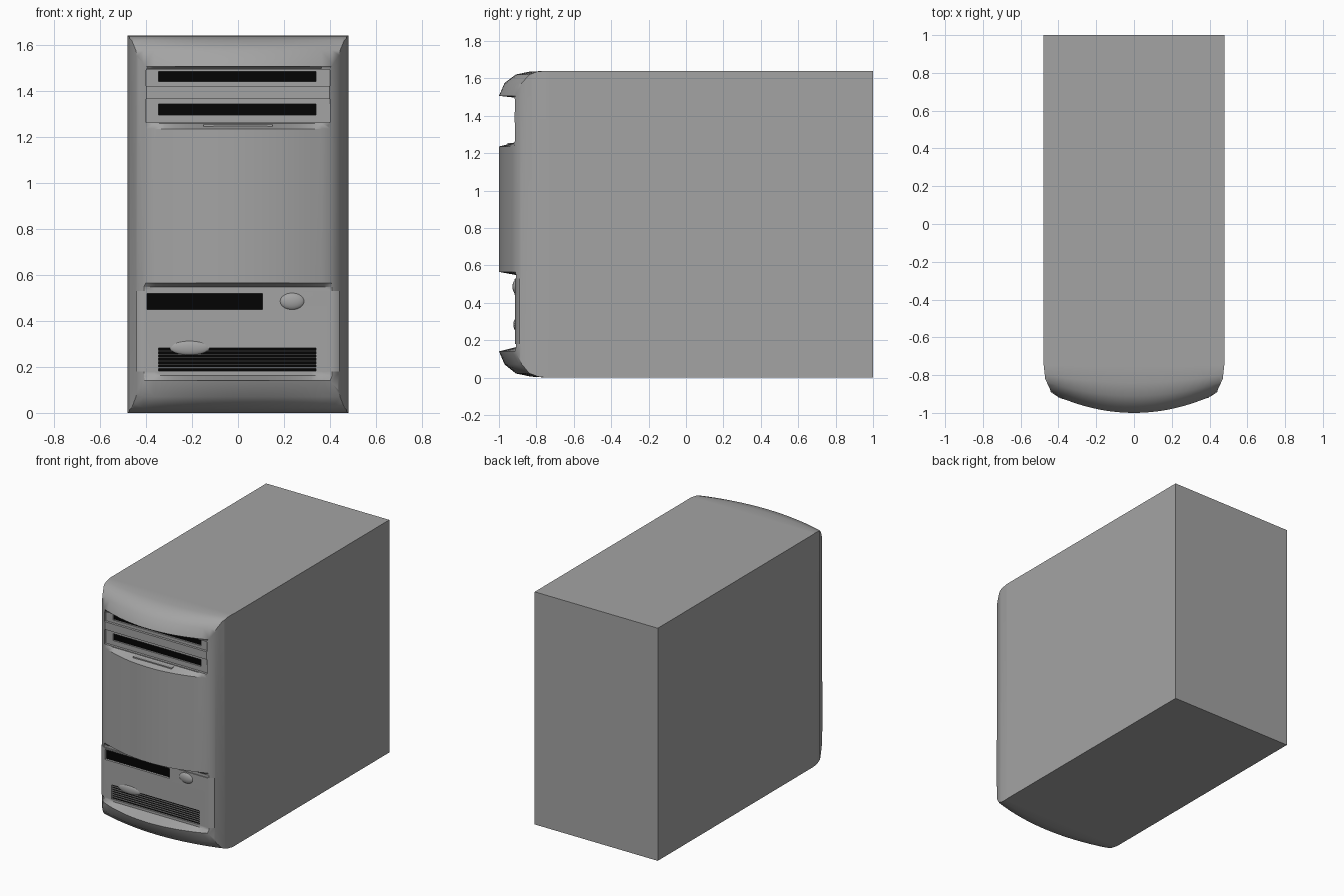
import bpy, bmesh, math

if "Cube" in bpy.data.objects:
    bpy.data.objects.remove(bpy.data.objects["Cube"])


def material(name, v):
    mat = bpy.data.materials.new(name)
    mat.diffuse_color = (v, v, v, 1)
    mat.use_nodes = True
    mat.node_tree.nodes["Principled BSDF"].inputs["Base Color"].default_value = mat.diffuse_color
    return mat


grey = material("case_grey", 0.37)
black = material("slot_black", 0.001)


def loft(name, sections, mat=grey):
    """Closed solid through a list of matching 3D outlines."""
    bm = bmesh.new()
    rings = [[bm.verts.new(p) for p in s] for s in sections]
    bm.faces.new(rings[0])
    bm.faces.new(rings[-1])
    n = len(rings[0])
    for lo, hi in zip(rings, rings[1:]):
        for i in range(n):
            j = (i + 1) % n
            bm.faces.new((lo[i], lo[j], hi[j], hi[i]))
    bmesh.ops.recalc_face_normals(bm, faces=bm.faces)
    me = bpy.data.meshes.new(name)
    bm.to_mesh(me)
    bm.free()
    me.materials.append(mat)
    ob = bpy.data.objects.new(name, me)
    bpy.context.collection.objects.link(ob)
    return ob


def plan_prism(name, half, z0, z1):
    """Vertical prism from the right half of a plan outline, mirrored in x."""
    pts = half + [(-x, y) for x, y in reversed(half)]
    return loft(name, [[(x, y, z) for x, y in pts] for z in (z0, z1)])


def box(name, x0, x1, y0, y1, z0, z1, mat=grey):
    return loft(name, [[(x0, y, z0), (x1, y, z0), (x1, y, z1), (x0, y, z1)]
                       for y in (y0, y1)], mat)


def boolean(target, tool, op):
    """Apply a boolean and discard the tool."""
    mod = target.modifiers.new(op, 'BOOLEAN')
    mod.operation, mod.object, mod.solver = op, tool, 'EXACT'
    bpy.context.view_layer.objects.active = target
    bpy.ops.object.modifier_apply(modifier=mod.name)
    bpy.data.objects.remove(tool, do_unlink=True)


def smooth(ob, angle):
    bpy.ops.object.select_all(action='DESELECT')
    ob.select_set(True)
    bpy.context.view_layer.objects.active = ob
    bpy.ops.object.shade_smooth_by_angle(angle=math.radians(angle))


def button(name, x, y, z, rx, ry, rz):
    bpy.ops.mesh.primitive_uv_sphere_add(segments=24, ring_count=12, location=(x, y, z))
    ob = bpy.context.object
    ob.name = name
    ob.scale = (rx, ry, rz)
    ob.data.materials.append(grey)
    smooth(ob, 60)


# Case: stepped side outline swept across x, its front bowed along an arc
BAY, PANEL = -0.917, -0.908          # flat recess floors
side = [(1.2, 0), (-0.75, 0), (-0.83, 0.005), (-0.91, 0.022), (-0.97, 0.07), (-1, 0.14),
        (PANEL, 0.163), (PANEL, 0.548), (-1, 0.565), (-1, 1.235), (BAY, 1.257),
        (BAY, 1.497), (-1, 1.506), (-0.97, 1.575), (-0.91, 1.62), (-0.84, 1.635),
        (-0.75, 1.64), (1.2, 1.64)]


def bow(x, y):
    if y in (BAY, PANEL) or y > -0.75:
        return y
    return -0.75 + (y + 0.75) * (1 - 0.085 * (x / 0.4) ** 2 / 0.25)


stations = [-0.5 + i / 22 for i in range(23)]
case = loft("case", [[(x, bow(x, y), z) for y, z in side] for x in stations])

# Trim the sides and round the front corners in plan
boolean(case, plan_prism("plan_tool", [(0.3, -1.1), (0.34, -0.96), (0.44, -0.885),
        (0.47, -0.82), (0.48, -0.73), (0.48, 1)], -0.2, 1.9), 'INTERSECT')

# Lower control panel
boolean(case, plan_prism("panel_tool", [(0.405, -0.914), (0.441, -0.89), (0.441, -0.8)],
                         0.18, 0.53), 'UNION')

# Shallow recesses for the two drive bays
for z0, z1 in ((1.262, 1.365), (1.42, 1.49)):
    boolean(case, box("bay_tool", -0.40, 0.40, -0.93, -0.90, z0, z1), 'DIFFERENCE')

# Dark openings: pocket in the case with a black floor
openings = [("upper_drive_slot", -0.345, 0.34, 1.44, 1.484, -0.90),
            ("lower_drive_slot", -0.345, 0.34, 1.295, 1.343, -0.90),
            ("floppy_slot", -0.395, 0.107, 0.45, 0.52, -0.914),
            ("vent_floor", -0.345, 0.34, 0.183, 0.282, -0.914)]
for name, x0, x1, z0, z1, face in openings:
    boolean(case, box("slot_tool", x0, x1, face - 0.01, face + 0.02, z0, z1), 'DIFFERENCE')
    box(name, x0, x1, face + 0.012, face + 0.025, z0, z1, black)
smooth(case, 35)
case.modifiers.new("even_normals", 'WEIGHTED_NORMAL').keep_sharp = True

# Vent slats
for i in range(6):
    z = 0.194 + i * 0.0145
    box("vent_slat", -0.345, 0.34, -0.911, -0.895, z, z + 0.005)

# Rim around the floppy slot
for x0, x1, z0, z1 in ((-0.403, 0.115, 0.52, 0.528), (-0.403, 0.115, 0.442, 0.45),
                       (-0.403, -0.395, 0.45, 0.52), (0.107, 0.115, 0.45, 0.52)):
    box("floppy_rim", x0, x1, -0.918, -0.90, z0, z1)

# Thin ledge on top of the centre panel
box("panel_ledge", -0.15, 0.15, -0.955, -0.91, 1.24, 1.254)

# Oval buttons
button("eject_button", 0.235, -0.908, 0.485, 0.055, 0.02, 0.038)
button("power_button", -0.21, -0.908, 0.283, 0.087, 0.015, 0.032)
